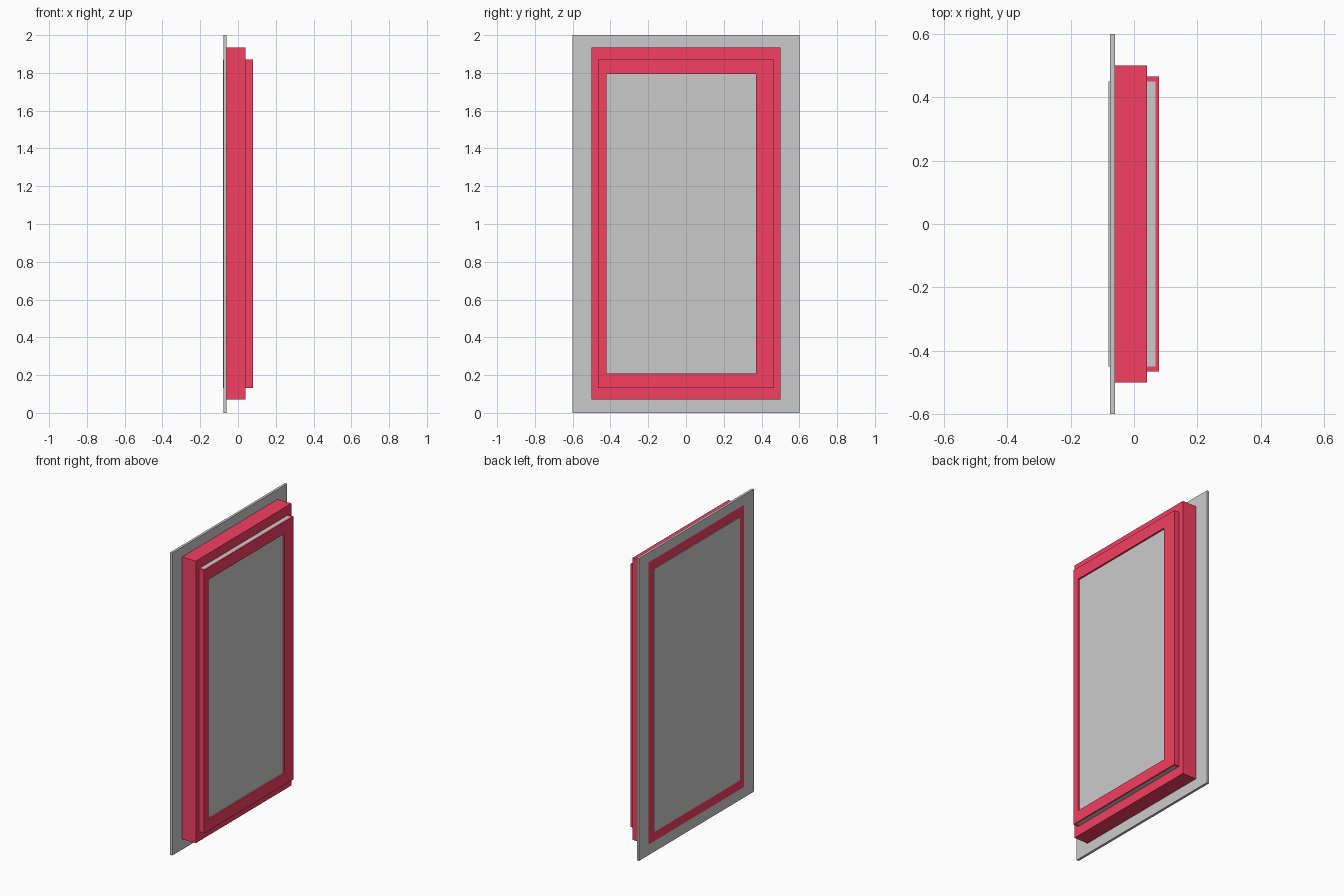
import bpy, bmesh

if "Cube" in bpy.data.objects:
    bpy.data.objects.remove(bpy.data.objects["Cube"])

red = bpy.data.materials.new("red_paint")
red.diffuse_color = (0.9, 0.05, 0.12, 1)
red.use_nodes = True
red.node_tree.nodes["Principled BSDF"].inputs["Base Color"].default_value = red.diffuse_color


def finish(name, bm, mat=None):
    bmesh.ops.recalc_face_normals(bm, faces=bm.faces)
    me = bpy.data.meshes.new(name)
    bm.to_mesh(me)
    bm.free()
    ob = bpy.data.objects.new(name, me)
    bpy.context.collection.objects.link(ob)
    if mat:
        me.materials.append(mat)
    return ob


def box(name, x0, x1, y0, y1, z0, z1, mat=None):
    bm = bmesh.new()
    bmesh.ops.create_cube(bm, size=1)
    for v in bm.verts:
        v.co = ((x0 + x1) / 2 + v.co.x * (x1 - x0),
                (y0 + y1) / 2 + v.co.y * (y1 - y0),
                (z0 + z1) / 2 + v.co.z * (z1 - z0))
    return finish(name, bm, mat)


def ring(name, x0, x1, outer, inner, mat=None):
    """Rectangular frame; outer and inner are (y0, y1, z0, z1)."""
    bm = bmesh.new()

    def loop(r, x):
        y0, y1, z0, z1 = r
        return [bm.verts.new((x, y, z)) for y, z in
                ((y0, z0), (y1, z0), (y1, z1), (y0, z1))]

    loops = [loop(outer, x0), loop(outer, x1), loop(inner, x1), loop(inner, x0)]
    for i in range(4):
        a, b = loops[i], loops[(i + 1) % 4]
        for j in range(4):
            k = (j + 1) % 4
            bm.faces.new((a[j], a[k], b[k], b[j]))
    return finish(name, bm, mat)


FRAME = (-0.5, 0.5, 0.07, 1.935)
LEAF = (-0.45, 0.45, 0.133, 1.872)

# Wall surround plate with the doorway cut out
ring("wall_plate", -0.076, -0.06, (-0.6, 0.6, 0, 2), FRAME)

# Deep frame lining the doorway
ring("door_frame", -0.076, 0.041, FRAME, LEAF, red)

# Solid leaf filling the frame
box("door_leaf", -0.08, 0.068, *LEAF)

# Front facing trim, opening offset towards one side
ring("front_trim", 0.068, 0.079, (-0.466, 0.466, 0.133, 1.872),
     (-0.421, 0.371, 0.208, 1.793), red)

# Side strips joining the trim to the frame
for side, y0, y1 in (("left", -0.466, -0.45), ("right", 0.45, 0.466)):
    box("side_strip_" + side, 0.041, 0.068, y0, y1, 0.133, 1.872, red)
